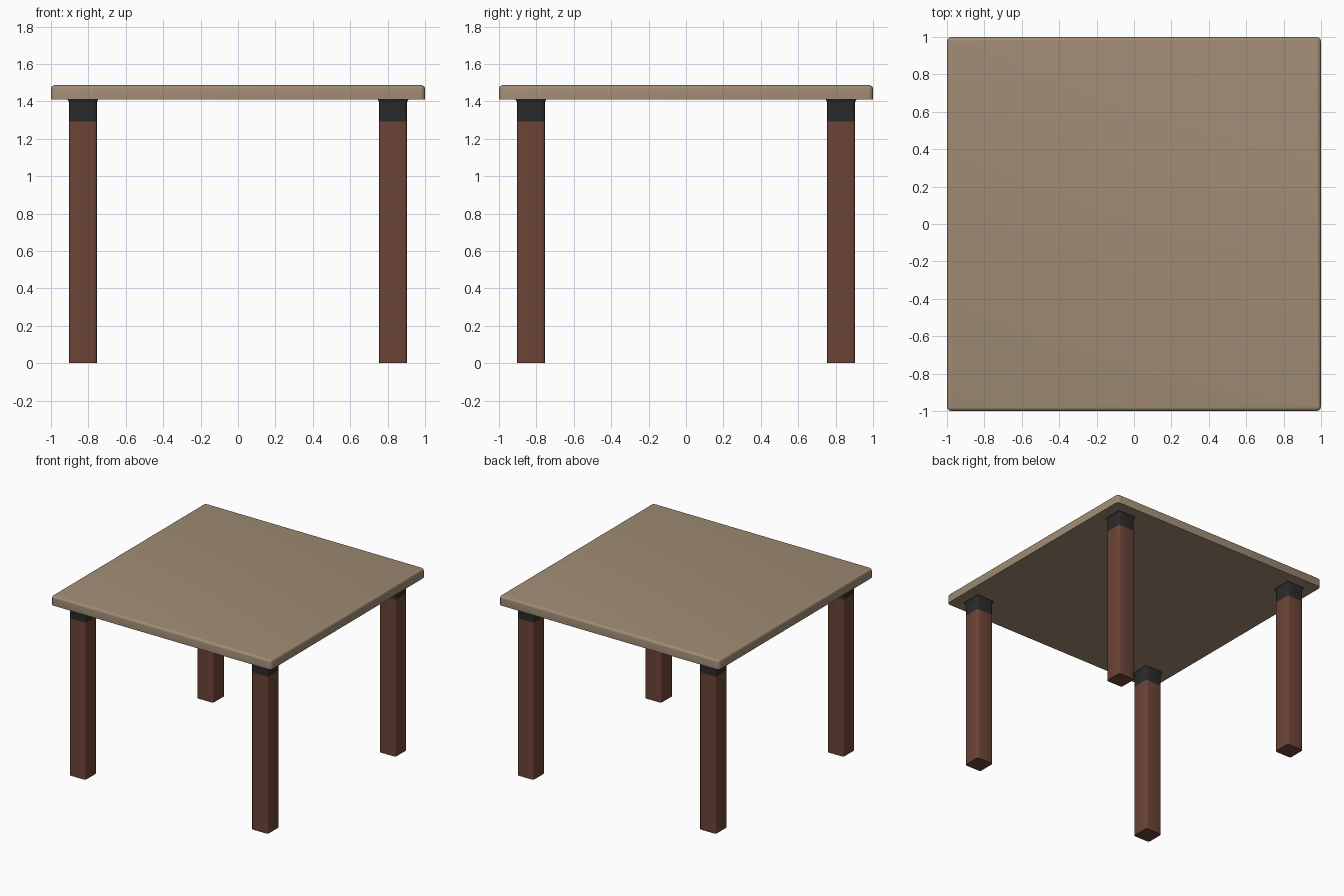
import bpy, bmesh, math

if "Cube" in bpy.data.objects:
    bpy.data.objects.remove(bpy.data.objects["Cube"])


def material(name, rgb):
    m = bpy.data.materials.new(name)
    m.diffuse_color = (*rgb, 1)
    m.use_nodes = True
    m.node_tree.nodes["Principled BSDF"].inputs["Base Color"].default_value = m.diffuse_color
    return m


top_wood = material("tan wood", (0.35, 0.26, 0.175))
leg_wood = material("red brown wood", (0.15, 0.058, 0.038))
dark_metal = material("dark metal", (0.024, 0.024, 0.025))


def rounded_square(half, r, steps=3):
    pts = []
    for q, (sx, sy) in enumerate([(1, 1), (-1, 1), (-1, -1), (1, -1)]):
        for i in range(steps + 1):
            a = math.pi / 2 * (q + i / steps)
            pts.append((sx * (half - r) + r * math.cos(a),
                        sy * (half - r) + r * math.sin(a)))
    return pts


def loft(name, sections, mat, location=(0, 0)):
    """Stack rounded squares given as (z, half width, corner radius)."""
    bm = bmesh.new()
    rings = [[bm.verts.new((x, y, z)) for x, y in rounded_square(h, r)]
             for z, h, r in sections]
    n = len(rings[0])
    for lo, hi in zip(rings, rings[1:]):
        for i in range(n):
            j = (i + 1) % n
            bm.faces.new((lo[i], lo[j], hi[j], hi[i]))
    bm.faces.new(rings[0][::-1])
    bm.faces.new(rings[-1])
    mesh = bpy.data.meshes.new(name)
    bm.to_mesh(mesh)
    bm.free()
    mesh.materials.append(mat)
    ob = bpy.data.objects.new(name, mesh)
    ob.location = (*location, 0)
    bpy.context.collection.objects.link(ob)
    bpy.ops.object.select_all(action='DESELECT')
    ob.select_set(True)
    bpy.context.view_layer.objects.active = ob
    bpy.ops.object.shade_smooth_by_angle(angle=math.radians(40))
    return ob


# Tabletop: straight sides, rolled upper edge
Z0, Z1, R = 1.41, 1.487, 0.02
roll = [(Z1 - R + R * math.sin(a), 1 - R + R * math.cos(a), 0.024 - R + R * math.cos(a))
        for a in (math.pi / 2 * i / 4 for i in range(5))]
loft("tabletop", [(Z0, 1, 0.024)] + roll, top_wood)

# Four legs, each with a metal collar flaring slightly under the top
for sx, side in ((-1, "left"), (1, "right")):
    for sy, end in ((-1, "front"), (1, "back")):
        pos = (sx * 0.829, sy * 0.829)
        loft(f"{end}_{side}_leg", [(0, 0.074, 0.014), (1.292, 0.074, 0.014)], leg_wood, pos)
        loft(f"{end}_{side}_collar",
             [(1.292, 0.074, 0.014), (1.385, 0.074, 0.014),
              (1.402, 0.077, 0.014), (1.411, 0.083, 0.014)], dark_metal, pos)
